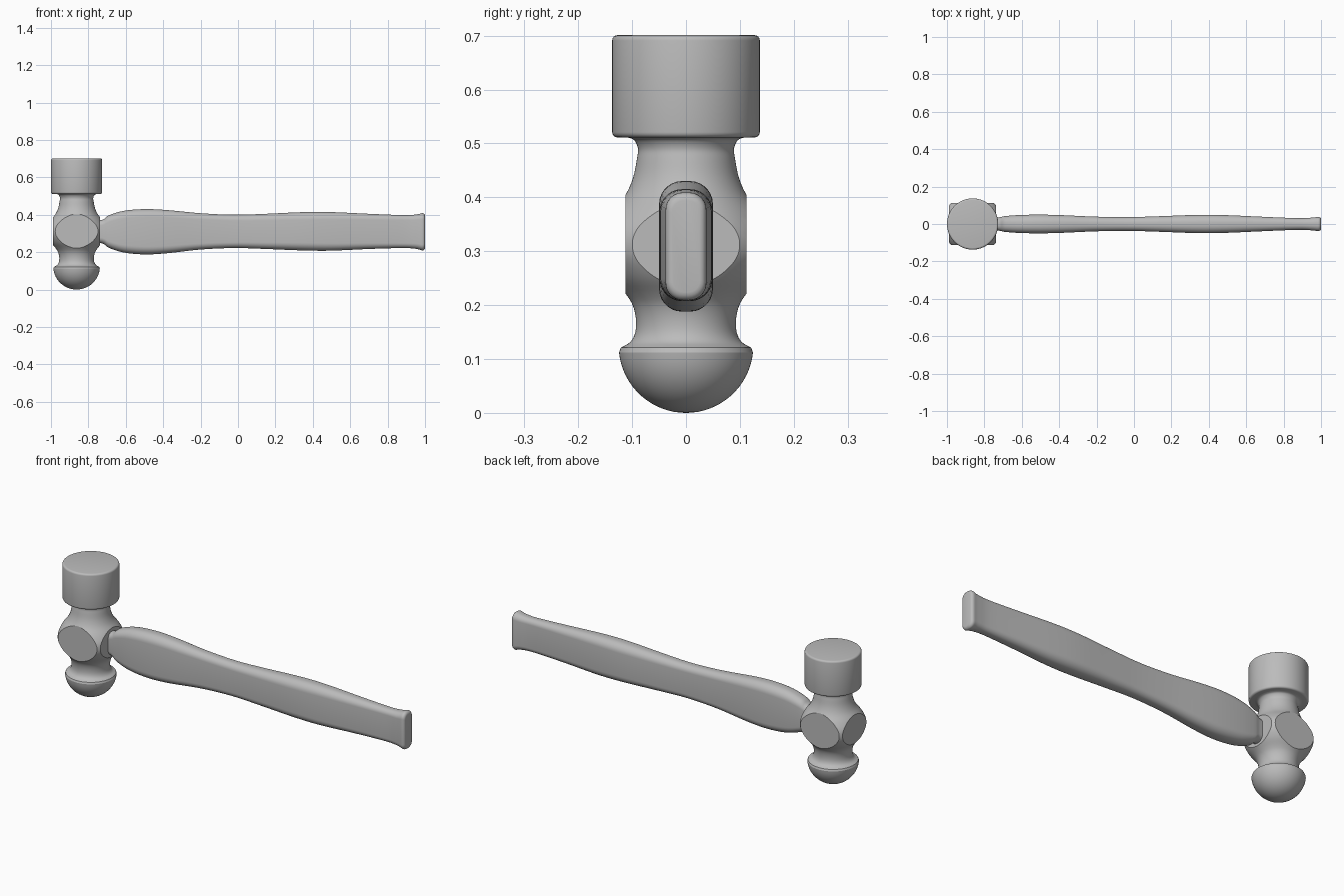
import bpy, bmesh, math
from mathutils import Vector

cube = bpy.data.objects.get("Cube")
if cube:
    bpy.data.objects.remove(cube, do_unlink=True)

HEAD_X, EYE_Z = -0.863, 0.309

steel = bpy.data.materials.new("plain grey")
steel.use_nodes = True
grey = (0.5, 0.5, 0.5, 1)
steel.diffuse_color = grey
steel.node_tree.nodes["Principled BSDF"].inputs["Base Color"].default_value = grey


def smooth_path(points, steps):
    """Catmull-Rom curve through the points."""
    pts = [Vector(p) for p in points]
    pts = [2 * pts[0] - pts[1]] + pts + [2 * pts[-1] - pts[-2]]
    out = []
    for a, b, c, d in zip(pts, pts[1:], pts[2:], pts[3:]):
        for i in range(steps):
            t = i / steps
            out.append(0.5 * (2 * b + (c - a) * t + (2 * a - 5 * b + 4 * c - d) * t * t
                              + (3 * b - a - 3 * c + d) * t ** 3))
    return out + [pts[-2]]


def arc(cx, cz, r, start, end, n):
    angles = [math.radians(start + (end - start) * i / n) for i in range(n + 1)]
    return [Vector((cx + r * math.cos(a), cz + r * math.sin(a))) for a in angles]


def finish(bm, name, angle):
    bmesh.ops.recalc_face_normals(bm, faces=bm.faces)
    mesh = bpy.data.meshes.new(name)
    bm.to_mesh(mesh)
    bm.free()
    obj = bpy.data.objects.new(name, mesh)
    bpy.context.collection.objects.link(obj)
    mesh.materials.append(steel)
    bpy.ops.object.select_all(action='DESELECT')
    obj.select_set(True)
    bpy.context.view_layer.objects.active = obj
    bpy.ops.object.shade_smooth_by_angle(angle=math.radians(angle))
    return obj


# Hammer head: ball, waist, eye, neck and round striking face in one lathe profile
profile = arc(0, 0.125, 0.125, -90, -6, 16)
profile += smooth_path([(0.121, 0.121), (0.103, 0.132), (0.094, 0.15), (0.093, 0.175),
                        (0.099, 0.2), (0.112, 0.221), (0.137, 0.251), (0.155, 0.284),
                        (0.16, 0.312), (0.155, 0.34), (0.137, 0.372), (0.112, 0.405),
                        (0.098, 0.437), (0.091, 0.472), (0.089, 0.49), (0.096, 0.506),
                        (0.108, 0.511)], 4)
profile += arc(0.127, 0.521, 0.01, -90, 0, 4) + arc(0.127, 0.691, 0.01, 0, 90, 4)
profile += [Vector((0, 0.701))]

bm = bmesh.new()
verts = [bm.verts.new((HEAD_X + p.x, 0, p.y)) for p in profile]
edges = [bm.edges.new(pair) for pair in zip(verts, verts[1:])]
bmesh.ops.spin(bm, geom=verts + edges, cent=(HEAD_X, 0, 0), axis=(0, 0, 1),
               angle=math.tau, steps=72)
bmesh.ops.remove_doubles(bm, verts=bm.verts, dist=0.0001)

# Four flats ground into the eye
for normal, dist in (((1, 0, 0), 0.125), ((-1, 0, 0), 0.125),
                     ((0, 1, 0), 0.112), ((0, -1, 0), 0.112)):
    n = Vector(normal)
    faces = [f for f in bm.faces if 0.19 < f.calc_center_median().z < 0.44]
    geom = list({v for f in faces for v in f.verts}) + list({e for f in faces for e in f.edges})
    bmesh.ops.bisect_plane(bm, geom=geom + faces, dist=0.00001,
                           plane_co=Vector((HEAD_X, 0, 0)) + n * dist,
                           plane_no=n, clear_outer=True)
    bmesh.ops.holes_fill(bm, edges=[e for e in bm.edges if e.is_boundary], sides=0)
finish(bm, "hammer_head", 24)

# Handle: rounded flat sections lofted along x (x, bottom, top, half thickness)
stations = smooth_path([(-0.9, 0.25, 0.37, 0.03), (-0.74, 0.25, 0.37, 0.034),
                        (-0.69, 0.223, 0.397, 0.042), (-0.61, 0.198, 0.421, 0.048),
                        (-0.5, 0.188, 0.43, 0.05), (-0.38, 0.194, 0.425, 0.047),
                        (-0.2, 0.214, 0.408, 0.039), (-0.02, 0.222, 0.4, 0.037),
                        (0.15, 0.217, 0.405, 0.042), (0.35, 0.209, 0.414, 0.049),
                        (0.5, 0.208, 0.414, 0.047), (0.7, 0.217, 0.405, 0.038),
                        (0.88, 0.222, 0.398, 0.031), (0.95, 0.218, 0.401, 0.034),
                        (0.985, 0.209, 0.409, 0.038)], 5)
last = stations[-1]
for i in range(1, 5):
    a = math.pi / 2 * i / 4
    inset = 0.015 * (1 - math.cos(a))
    stations.append(last + Vector((0.015 * math.sin(a), inset, -inset, -inset * 0.8)))

bm = bmesh.new()
rings = []
for x, low, high, half in stations:
    r = half * 0.85
    ring = []
    for cy, cz, start in ((half - r, high - r, 0), (r - half, high - r, 90),
                          (r - half, low + r, 180), (half - r, low + r, 270)):
        ring += [bm.verts.new((x, p.x, p.y)) for p in arc(cy, cz, r, start, start + 90, 7)]
    rings.append(ring)
for a, b in zip(rings, rings[1:]):
    for i in range(len(a)):
        j = (i + 1) % len(a)
        bm.faces.new((a[i], a[j], b[j], b[i]))
bm.faces.new(rings[0])
bm.faces.new(rings[-1])
finish(bm, "handle", 35)
